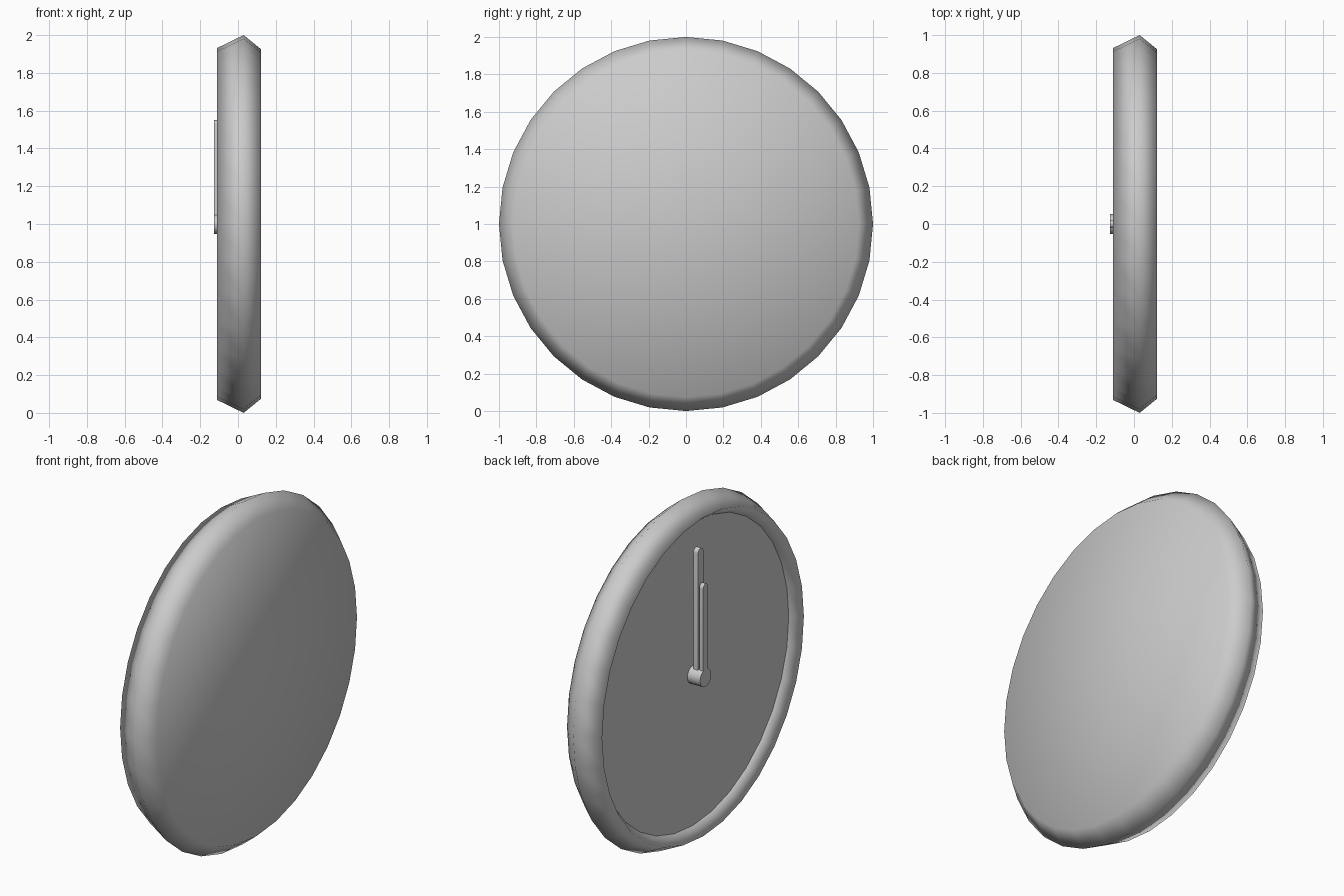
import bpy, bmesh, math

if "Cube" in bpy.data.objects:
    bpy.data.objects.remove(bpy.data.objects["Cube"])

SEG = 32


def finish(bm, name, smooth_angle=None):
    bmesh.ops.recalc_face_normals(bm, faces=bm.faces)
    me = bpy.data.meshes.new(name)
    bm.to_mesh(me)
    bm.free()
    ob = bpy.data.objects.new(name, me)
    bpy.context.collection.objects.link(ob)
    for p in me.polygons:
        p.use_smooth = True
    if smooth_angle is not None:
        bpy.ops.object.select_all(action='DESELECT')
        ob.select_set(True)
        bpy.context.view_layer.objects.active = ob
        bpy.ops.object.shade_smooth_by_angle(angle=math.radians(smooth_angle))
    return ob


def lathe_x(name, profile, segments, smooth_angle=None):
    """Spin (x, radius) points round the x axis at z = 1."""
    bm = bmesh.new()
    rings = []
    for x, r in profile:
        if r == 0:
            rings.append([bm.verts.new((x, 0, 1))] * segments)
        else:
            rings.append([bm.verts.new((x, r * math.sin(2 * math.pi * i / segments),
                                        1 + r * math.cos(2 * math.pi * i / segments)))
                          for i in range(segments)])
    for a, b in zip(rings, rings[1:]):
        for i in range(segments):
            j = (i + 1) % segments
            bm.faces.new(list(dict.fromkeys((a[i], a[j], b[j], b[i]))))
    return finish(bm, name, smooth_angle)


def hand(name, x_front, x_back, half_width, tip):
    """Upright bar with a rounded tip, extruded along x."""
    outline = [(-half_width, 1), (half_width, 1)]
    for i in range(9):
        a = math.pi * i / 8
        outline.append((half_width * math.cos(a),
                        tip - half_width + half_width * math.sin(a)))
    bm = bmesh.new()
    face = bm.faces.new([bm.verts.new((x_front, y, z)) for y, z in outline])
    ext = bmesh.ops.extrude_face_region(bm, geom=[face], use_keep_orig=True)
    moved = [g for g in ext['geom'] if isinstance(g, bmesh.types.BMVert)]
    bmesh.ops.translate(bm, verts=moved, vec=(x_back - x_front, 0, 0))
    return finish(bm, name, 40)


# smooth case: domed-looking back, angular rim, inner lip
lathe_x("clock_case", [(0.122, 0), (0.122, 0.925), (0.03, 1.0),
                       (-0.11, 0.932), (-0.045, 0.885)], SEG)

# flat recessed dial
lathe_x("dial", [(-0.045, 0), (-0.045, 0.887)], SEG)

# hands and centre pin
hand("minute_hand", -0.095, -0.065, 0.025, 1.75)
hand("hour_hand", -0.127, -0.102, 0.022, 1.55)
lathe_x("centre_hub", [(-0.045, 0.052), (-0.127, 0.052), (-0.127, 0)], 16, 40)
